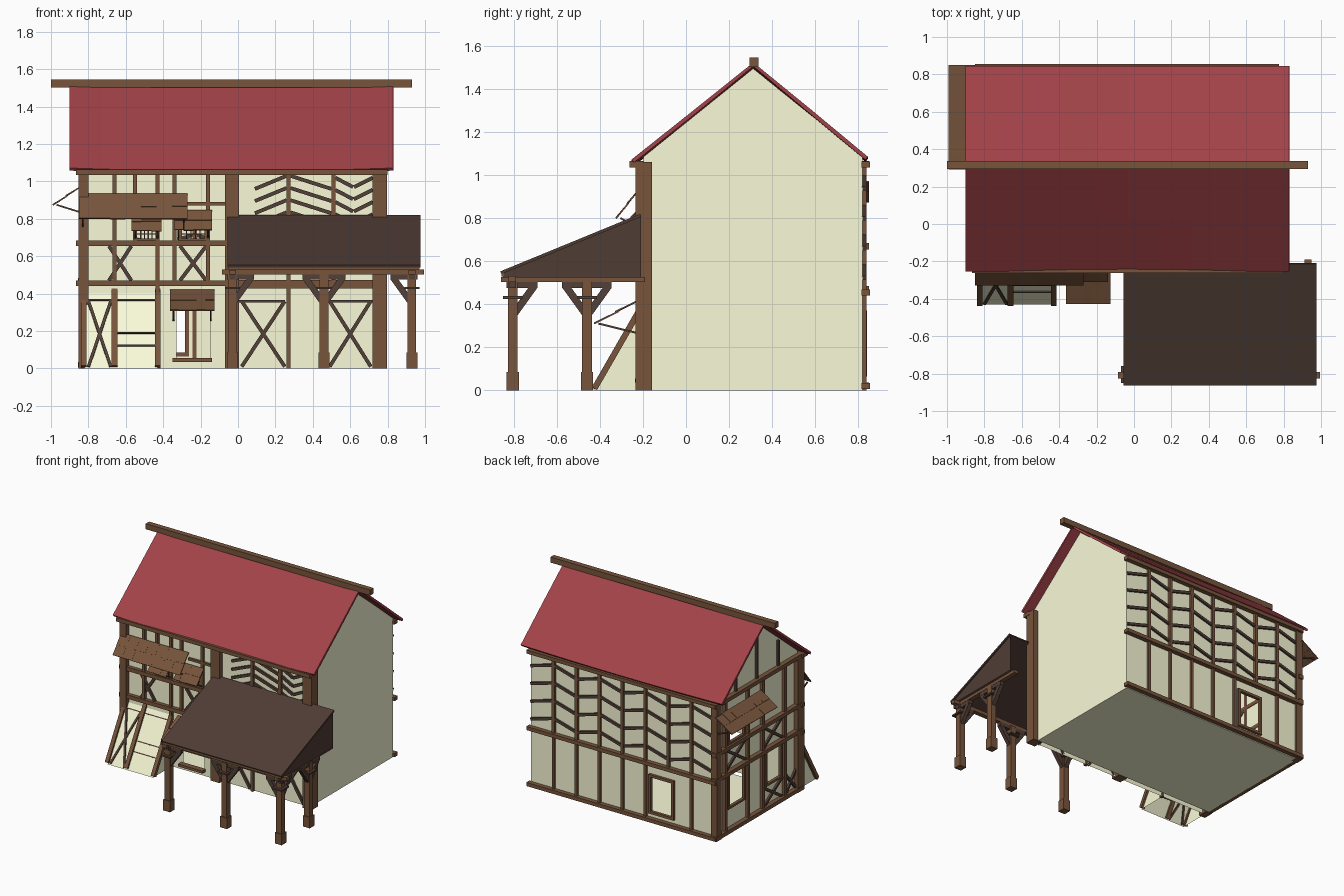
import bpy, bmesh, math, random
from mathutils import Vector, Matrix

if "Cube" in bpy.data.objects:
    bpy.data.objects.remove(bpy.data.objects["Cube"])
random.seed(4)

def material(name, c):
    m = bpy.data.materials.new(name)
    m.diffuse_color = (*c, 1)
    m.use_nodes = True
    m.node_tree.nodes["Principled BSDF"].inputs["Base Color"].default_value = m.diffuse_color
    return m

PLASTER = material("plaster", (0.96, 0.96, 0.69))
WOOD = material("timber", (0.185, 0.09, 0.045))
DARK = material("dark_timber", (0.085, 0.05, 0.038))
PORCH = material("porch_shingle", (0.08, 0.046, 0.036))
RED = material("red_roof", (0.36, 0.055, 0.065))
FX, BX = -0.82, 0.757         # left and right wall planes
FY, BY = -0.197, 0.82         # front and back wall planes
NORMAL = {"front": Vector((0, -1, 0)), "back": Vector((0, 1, 0)), "left": Vector((-1, 0, 0))}

def finish(name, bm, mat):
    me = bpy.data.meshes.new(name)
    bm.to_mesh(me)
    bm.free()
    me.materials.append(mat)
    ob = bpy.data.objects.new(name, me)
    bpy.context.collection.objects.link(ob)
    return ob

def add_beam(bm, a, b, w, t, n):
    a, b = Vector(a), Vector(b)
    z = (b - a).normalized()
    x = z.cross(Vector(n)).normalized()
    y = z.cross(x)
    m = Matrix((x * w, y * t, b - a)).transposed().to_4x4()
    bmesh.ops.create_cube(bm, size=1, matrix=Matrix.Translation((a + b) / 2) @ m)

def beams(name, mat, specs):
    bm = bmesh.new()
    for s in specs:
        add_beam(bm, *s)
    return finish(name, bm, mat)

def box(x0, x1, y0, y1, z0, z1):
    return ((x0, (y0 + y1) / 2, (z0 + z1) / 2), (x1, (y0 + y1) / 2, (z0 + z1) / 2), y1 - y0, z1 - z0, (0, 0, 1))

def pos(side, u, z, o=0.0):
    return {"front": (u, FY - o, z), "back": (u, BY + o, z), "left": (FX - o, u, z)}[side]

def on_wall(name, side, mat, segs, w, out=0.018):
    # timbers standing proud of a wall by "out"
    o, t = (out - .004) / 2, out + .004
    return beams(name, mat, [(pos(side, a, b, o), pos(side, c, d, o), w, t, NORMAL[side]) for a, b, c, d in segs])

def wall(name, side, u0, u1, z1, holes=(), gable=None):
    # flat plaster wall, split into cells so the window cells can be left open
    bm = bmesh.new()
    us = sorted({u0, u1, *(v for h in holes for v in h[:2])})
    zs = sorted({0, z1, *(v for h in holes for v in h[2:])})
    for a, b in zip(us, us[1:]):
        for c, d in zip(zs, zs[1:]):
            if not any(h[0] < (a + b) / 2 < h[1] and h[2] < (c + d) / 2 < h[3] for h in holes):
                bm.faces.new([bm.verts.new(pos(side, *p)) for p in ((a, c), (b, c), (b, d), (a, d))])
    if gable:
        bm.faces.new([bm.verts.new(pos(side, *p)) for p in ((u0, z1), (u1, z1), gable)])
    bmesh.ops.remove_doubles(bm, verts=bm.verts, dist=1e-4)
    bmesh.ops.recalc_face_normals(bm, faces=bm.faces)
    if (bm.faces[:][0].normal).dot(NORMAL[side]) < 0:
        bmesh.ops.reverse_faces(bm, faces=bm.faces)
    return finish(name, bm, PLASTER)

def faces(name, mat, polys):
    bm = bmesh.new()
    for p in polys:
        bm.faces.new([bm.verts.new(v) for v in p])
    return finish(name, bm, mat)

def window(name, side, h, w=0.016):
    # frame just outside the opening
    a, b, c, d = h[0] - w / 2, h[1] + w / 2, h[2] - w / 2, h[3] + w / 2
    on_wall(name, side, WOOD, [(a, c, a, d), (b, c, b, d), (a - .01, c, b + .01, c), (a - .01, d, b + .01, d)], w, 0.02)

def awning(name, side, u0, u1, zt, zb, o0, o1, n):
    # two overlapping rows of planks on a pair of slanted struts
    specs, step = [], (u1 - u0) / n
    nrm = NORMAL[side] * (zt - zb) + Vector((0, 0, o1 - o0))
    for row in range(2):
        f0, f1 = row * 0.47, 0.53 + row * 0.47
        for i in range(n):
            u, j = u0 + step * (i + .5), random.uniform(-.002, .002)
            p = pos(side, u, zt + (zb - zt) * f0 + (1 - row) * .004, o0 + (o1 - o0) * f0)
            q = pos(side, u, zt + (zb - zt) * f1 + j + (1 - row) * .004, o0 + (o1 - o0) * f1)
            specs.append((p, q, step * .995, .007, nrm))
    beams(name, WOOD, specs)
    beams(name + "_struts", DARK, [(pos(side, u, zb - .02 - (zt - zb) * .3), pos(side, u, zb, o1 - .02), .009, .009, nrm)
                                   for u in (u0 + .02, u1 - .02)])

# plaster shell
front_holes = [(-.33, -.15, .055, .31), (-.54, -.44, .695, .79), (-.30, -.18, .695, .79)]
back_holes = [(-.46, -.283, .085, .35)]
left_holes = [(.48, .66, .20, .45), (.03, .20, .20, .45), (.48, .66, .70, .86)]
wall("front_wall", "front", FX, BX, 1.06, front_holes)
wall("back_wall", "back", FX, BX, 1.085, back_holes)
wall("left_wall", "left", FY, BY, 1.085, left_holes, (.312, 1.495))
faces("right_wall", PLASTER, [[(BX, y, z) for y, z in ((FY, 0), (BY, 0), (BY, 1.085), (.312, 1.495), (FY, 1.085))]])
faces("floor", PLASTER, [[(FX, -.155, 0), (FX, BY, 0), (BX, BY, 0), (BX, -.155, 0)]])

# sagging roof
bm = bmesh.new()
rows, N = [], 10
for i in range(N + 1):
    x = -0.90 + 1.73 * i / N
    sag = 1 - (2 * i / N - 1) ** 2
    rows.append([bm.verts.new((x, y, z - s * sag)) for y, z, s in
                 ((-.253, 1.072, .016), (.03, 1.297, .016), (.313, 1.523, .018), (.58, 1.305, .015), (.845, 1.085, .010))])
for r, s in zip(rows, rows[1:]):
    for k in range(4):
        bm.faces.new((r[k], s[k], s[k + 1], r[k + 1]))
roof = finish("roof", bm, RED)
mod = roof.modifiers.new("thickness", "SOLIDIFY")
mod.thickness, mod.offset = 0.018, -1
beams("ridge_beam", WOOD, [box(-1.0, .93, .294, .336, 1.503, 1.546)])

# front timber frame
beams("front_main_posts", WOOD, [box(a, b, -.235, -.158, 0, 1.06) for a, b in ((-.853, -.80), (-.07, .005), (.72, .797))])
beams("front_top_plate", WOOD, [box(-.865, .80, -.262, -.20, 1.035, 1.065)])
on_wall("front_rails", "front", WOOD, [(-.865, .455, 0, .455), (-.865, .67, -.07, .67)], .03, .03)
on_wall("front_porch_rail", "front", WOOD, [(0, .45, .72, .45)], .045, .025)
on_wall("front_short_rail", "front", WOOD, [(-.28, .88, -.07, .88)], .018)
on_wall("front_studs", "front", WOOD, [(x, z, x, 1.05) for x, z in
        ((-.66, .45), (-.55, .67), (-.43, .0), (-.34, .45), (-.16, .45), (.27, 0), (.51, .45))], .022, .022)
cross = lambda a, b, c, d: [(a, c, b, d), (a, d, b, c)]
on_wall("front_cross_braces", "front", DARK, cross(-.69, -.57, .47, .655) + cross(-.31, -.17, .47, .655)
        + cross(.02, .25, .01, .36) + cross(.49, .71, .01, .36), .02, .015)
on_wall("front_brace_rails", "front", DARK, [(.0, .36, .25, .36), (.49, .36, .72, .36)], .013, .015)
chev = []
for (a, b), s in zip(((.09, .26), (.28, .50), (.52, .615), (.62, .72)), (.035, -.035, -.025, .025)):
    chev += [(a, z - s, b, z + s) for z in (.80, .865, .93, .995)]
on_wall("front_chevrons", "front", DARK, chev, .02, .015)
on_wall("shop_window_sill", "front", WOOD, [(-.35, .045, -.14, .045)], .02, .04)
for i, (a, b, c, d) in enumerate(front_holes[1:]):
    window("upper_window_frame_%d" % i, "front", (a, b, c, d))
    on_wall("lattice_%d" % i, "front", DARK, [(a + (b - a) * k / 5, c, a + (b - a) * k / 5, d) for k in range(1, 5)]
            + [(a, c + (d - c) * k / 4, b, c + (d - c) * k / 4) for k in range(1, 4)], .006, .004)
awning("long_awning", "front", -.85, -.27, .93, .80, .02, .128, 7)
awning("small_hood_left", "front", -.57, -.41, .83, .735, .02, .10, 3)
awning("small_hood_right", "front", -.34, -.14, .84, .74, .02, .11, 4)
awning("shop_awning", "front", -.365, -.125, .415, .31, .02, .23, 5)

# slanted lean-to with cellar doors
Z, Y0, Y1 = .40, -.43, -.20
def slant(u, f):
    return (u, Y0 + (Y1 - Y0) * f, Z * f)
faces("lean_to_panels", PLASTER, [
    [slant(-.82, 0), slant(-.43, 0), slant(-.43, 1), slant(-.82, 1)],
    [(-.82, Y0, 0), slant(-.82, 1), (-.82, Y1, 0)], [(-.43, Y0, 0), (-.43, Y1, 0), slant(-.43, 1)]])
sn = (0, -Z, Y1 - Y0)
beams("lean_to_timbers", WOOD, [(slant(u, .02), slant(u, 1.05), .03, .028, sn) for u in (-.825, -.66, -.43)])
beams("lean_to_braces", DARK, [(slant(a, f), slant(b, g), w, .016, sn) for a, f, b, g, w in
      ((-.80, .02, -.68, .9, .016), (-.80, .9, -.68, .02, .016), (-.65, .3, -.44, .3, .008), (-.65, .47, -.44, .47, .008),
       (-.81, .91, -.44, .91, .008))])

# back timber frame
on_wall("back_rails", "back", WOOD, [(-.85, .02, .775, .02), (-.85, .455, .775, .455), (-.85, 1.05, .775, 1.05)], .028, .035)
cols = [-.825 + 1.58 * k / 8 for k in range(9)]
on_wall("back_upper_studs", "back", WOOD, [(x, .455, x, 1.05) for x in cols[:8]], .024)
on_wall("back_lower_studs", "back", WOOD, [(x, .02, x, .455) for x in cols[1:2] + cols[3:8]], .02)
chev = []
for k in range(8):
    s = -.028 if k % 2 else .028
    chev += [(cols[k], .55 + .138 * r - s, cols[k + 1], .55 + .138 * r + s) for r in range(4)]
on_wall("back_chevrons", "back", DARK, chev, .02, .014)
window("back_window_frame", "back", back_holes[0], .02)

# left gable timber frame
beams("left_back_corner_post", WOOD, [box(-.853, -.80, .78, .838, 0, 1.06)])
on_wall("left_rails", "left", WOOD, [(-.22, z, .85, z) for z in (.02, .47, .67, 1.05)], .03, .035)
on_wall("left_studs", "left", WOOD, [(y, 0, y, 1.05) for y in (-.02, .25, .43, .71)], .026, .024)
on_wall("gable_studs", "left", DARK, [(y, 1.05, y, 1.47 - abs(y - .312) * .8) for y in (.05, .312, .57)], .02, .015)
on_wall("left_cross_braces", "left", DARK, cross(.45, .69, .49, .65) + cross(.0, .23, .49, .65)
        + cross(.0, .23, .03, .18) + cross(-.17, -.04, .03, .18), .02, .015)
for i, h in enumerate(left_holes):
    window("left_window_frame_%d" % i, "left", h)
awning("left_awning", "left", .29, .85, .965, .875, .025, .17, 7)

# porch roof, open below and at the back
P = [(-.86, .546), (-.21, .813)]
slope = (0, -(P[1][1] - P[0][1]), P[1][0] - P[0][0])
beams("porch_roof", PORCH, [((.46, *P[0]), (.46, *P[1]), 1.03, .014, slope)])
for side, x in (("left", -.045), ("right", .965)):
    faces("porch_gable_" + side, PORCH, [[(x, -.85, .525), (x, -.21, .525), (x, -.21, .813), (x, -.85, .55)]])
beams("porch_fascia", WOOD, [box(-.05, .97, -.858, -.846, .528, .548)])
beams("porch_beams", WOOD, [box(-.085, .995, -.825, -.79, .503, .53)]
      + [box(x - .018, x + .018, -.86, -.19, .503, .527) for x in (-.03, .93)])
# porch posts with plinths, pegs and knee braces
posts = [(-.03, -.805), (.46, -.805), (.93, -.805), (.93, -.46)]
beams("porch_posts", WOOD, [box(x - .023, x + .023, y - .023, y + .023, .08, .505) for x, y in posts])
beams("porch_plinths", WOOD, [box(x - .029, x + .029, y - .029, y + .029, 0, .085) for x, y in posts])
beams("porch_pegs", DARK, [box(x - .04, x + .04, y - .045, y + .045, .425, .437) for x, y in posts])
knees = []
for x, y in posts:
    for s in (-1, 1):
        if y < -.7 and -.05 < x + s * .1 < 1.0:
            knees.append(((x + s * .01, y, .36), (x + s * .10, y, .485), .034, .03, (0, 1, 0)))
        if x != .46 and y + s * .1 > -.88:
            knees.append(((x, y + s * .01, .36), (x, y + s * .10, .485), .034, .03, (1, 0, 0)))
    if y < -.7:
        w0, w1 = (-.03 if x < 0 else -.115), (.03 if x > .9 else .115)
        knees.append(box(x + w0, x + w1, y - .016, y + .016, .475, .503))
    if x != .46:
        knees.append(box(x - .016, x + .016, y - (.03 if y < -.7 else .115), y + .115, .475, .503))
beams("porch_knee_braces", DARK, knees)
